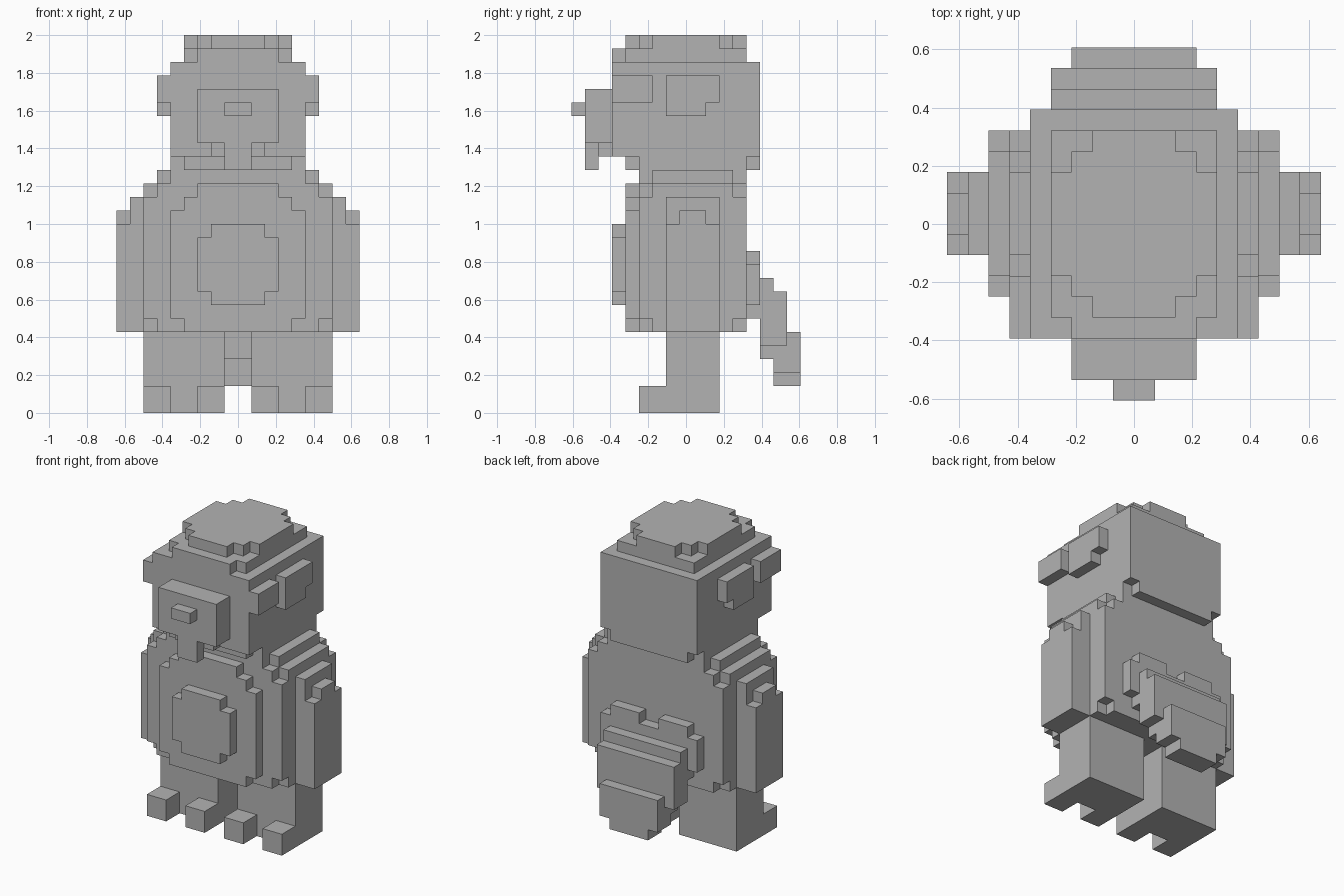
import bpy
import bmesh
from mathutils import Matrix, Vector

# Remove the default cube
default_cube = bpy.data.objects.get("Cube")
if default_cube:
    bpy.data.objects.remove(default_cube, do_unlink=True)

UNIT = 1 / 14  # edge length of one block

stone_grey = bpy.data.materials.new("stone_grey")
stone_grey.use_nodes = True
grey = (0.45, 0.45, 0.45, 1)
stone_grey.diffuse_color = grey
stone_grey.node_tree.nodes["Principled BSDF"].inputs["Base Color"].default_value = grey


def add_box(bm, x, y, z):
    """Add a box spanning the block ranges x, y and z."""
    low = Vector((x[0], y[0], z[0])) * UNIT
    high = Vector((x[1], y[1], z[1])) * UNIT
    matrix = Matrix.Translation((low + high) / 2) @ Matrix.Diagonal((*(high - low), 1))
    bmesh.ops.create_cube(bm, size=1, matrix=matrix)


def make_part(name, boxes):
    """Turn a list of block ranges into one flat shaded object."""
    mesh = bpy.data.meshes.new(name)
    bm = bmesh.new()
    for box in boxes:
        add_box(bm, *box)
    bm.to_mesh(mesh)
    bm.free()
    mesh.materials.append(stone_grey)
    part = bpy.data.objects.new(name, mesh)
    bpy.context.scene.collection.objects.link(part)
    return part


def centred(half_width, y, z):
    """Block range that is symmetric about the middle."""
    return ((-half_width, half_width), y, z)


def make_pair(name, boxes):
    """Build a left part and its mirrored right twin."""
    make_part("left_" + name, boxes)
    make_part("right_" + name, [((-x[1], -x[0]), y, z) for x, y, z in boxes])


# Head with clipped lower corners
make_part("head", [
    centred(5, (-5.5, 5.5), (19, 26)),
    centred(4, (-4.5, 5.5), (18, 19)),
    centred(5, (-3.5, 4.5), (18, 19)),
])

# Stepped crown on top of the head
make_part("crown_base", [
    centred(4, (-4.5, 4.5), (26, 27)),
    centred(3, (-5.5, -4.5), (26, 27)),
])
make_part("crown_top", [
    centred(width, (-depth, depth), (27, 28))
    for width, depth in ((2, 4.5), (3, 3.5), (4, 2.5))
])

# Muzzle, nose, jaw and tongue
make_part("muzzle", [centred(3, (-7.5, -5.5), (20, 24))])
make_part("nose", [centred(1, (-8.5, -7.5), (22, 23))])
make_part("jaw", [centred(2, (-6.5, -5.5), (19, 20))])
make_part("tongue", [centred(1, (-7.5, -6.5), (18, 20))])

# Side brows and ears
make_pair("brow", [((5, 6), (-5.5, -2.5), (23, 25))])
make_pair("ear", [
    ((5, 6), (-1.5, 2.5), (23, 25)),
    ((5, 6), (-1.5, 1.5), (22, 23)),
])

# Torso with clipped corners and stepped shoulders
make_part("torso", [
    centred(7, (-3.5, 4.5), (7, 16)),
    centred(6, (-3.5, 4.5), (6, 17)),
    centred(7, (-2.5, 3.5), (6, 17)),
])
make_part("shoulders", [
    centred(5, (-3.5, 4.5), (17, 18)),
    centred(6, (-2.5, 3.5), (17, 18)),
])

# Layered belly plates
make_part("belly", [
    centred(width, (-4.5, -3.5), height)
    for width, height in ((5, (7, 15)), (4, (6, 16)), (3, (6, 17)))
])
make_part("belly_patch", [
    centred(width, (-5.5, -4.5), height)
    for width, height in ((3, (9, 13)), (2, (8, 14)))
])

# Arms held flat against the sides
make_pair("arm", [
    ((7, 8), (-1.5, 2.5), (6, 16)),
    ((8, 9), (-1.5, 2.5), (6, 14)),
    ((8, 9), (-0.5, 1.5), (14, 15)),
])

# Legs and toes
make_pair("leg", [((1, 7), (-1.5, 2.5), (0, 6))])
make_pair("toes", [
    ((inner, inner + 2), (-3.5, -1.5), (0, 2)) for inner in (1, 5)
])

# Tail stepping down and away from the back
make_part("tail_base", [
    centred(5, (4.5, 5.5), (8, 11)),
    centred(4, (4.5, 5.5), (7, 8)),
])
make_pair("tail_bump", [((1, 4), (4.5, 5.5), (11, 12))])
make_part("tail_middle", [
    centred(4, (5.5, 6.5), (5, 10)),
    centred(3, (5.5, 6.5), (4, 5)),
    centred(4, (6.5, 7.5), (5, 9)),
])
make_part("tail_tip", [
    centred(3, (6.5, 8.5), (3, 6)),
    centred(2, (6.5, 8.5), (2, 3)),
])
